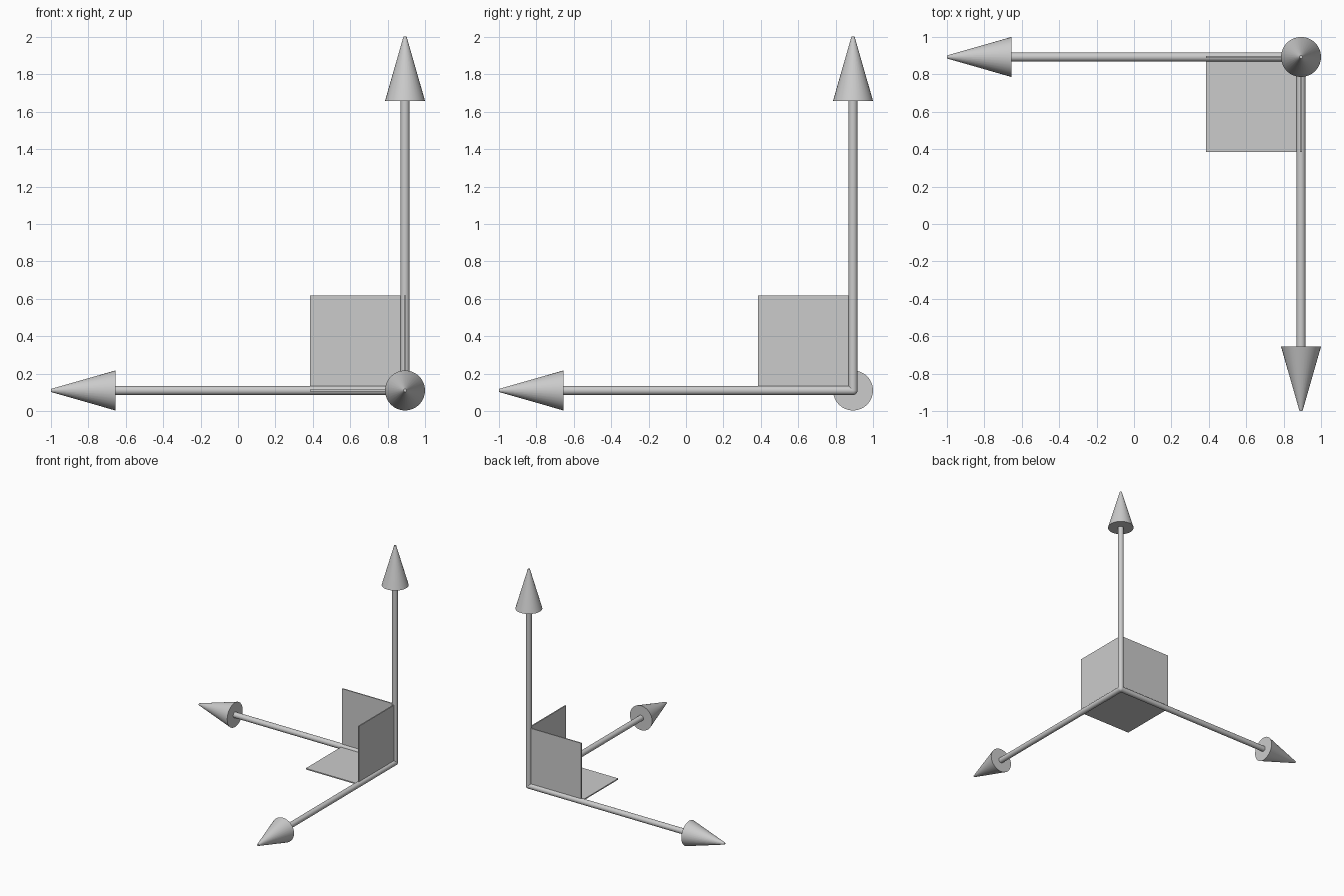
import bpy
from mathutils import Vector

if "Cube" in bpy.data.objects:
    bpy.data.objects.remove(bpy.data.objects["Cube"])

ORIGIN = Vector((0.893, 0.893, 0.11))   # common corner of the three axes
LENGTH, HEAD = 1.893, 0.345             # total arrow length, arrowhead length
SHAFT_R, HEAD_R, TIP_R = 0.024, 0.107, 0.008
PLATE, THICK = 0.508, 0.010


def rod(name, direction, start, end, r1, r2):
    """Smooth cylinder or cone along a direction, measured from the corner."""
    bpy.ops.mesh.primitive_cone_add(
        vertices=32, radius1=r1, radius2=r2, depth=end - start,
        location=ORIGIN + direction * (start + end) / 2,
        rotation=direction.to_track_quat('Z', 'Y').to_euler())
    bpy.context.object.name = name
    bpy.ops.object.shade_smooth_by_angle()


axes = {"x": Vector((-1, 0, 0)), "y": Vector((0, -1, 0)), "z": Vector((0, 0, 1))}

# Arrows: a thin shaft and a cone head with a tiny blunt tip
for key, d in axes.items():
    rod(f"{key}_shaft", d, 0, LENGTH - HEAD, SHAFT_R, SHAFT_R)
    rod(f"{key}_arrowhead", d, LENGTH - HEAD, LENGTH, HEAD_R, TIP_R)

# Thin square plates, one in each plane between two axes
for a, b in ("xy", "xz", "yz"):
    u, v = axes[a], axes[b]
    bpy.ops.mesh.primitive_cube_add(size=1, location=ORIGIN + (u + v) * PLATE / 2)
    plate = bpy.context.object
    plate.name = f"{a}{b}_plate"
    plate.scale = [PLATE if abs(u[i]) + abs(v[i]) > 0.5 else THICK for i in range(3)]

# Small ball rounding the corner where the shafts meet
bpy.ops.mesh.primitive_uv_sphere_add(segments=24, ring_count=12, radius=SHAFT_R, location=ORIGIN)
bpy.context.object.name = "corner_joint"
bpy.ops.object.shade_smooth_by_angle()
